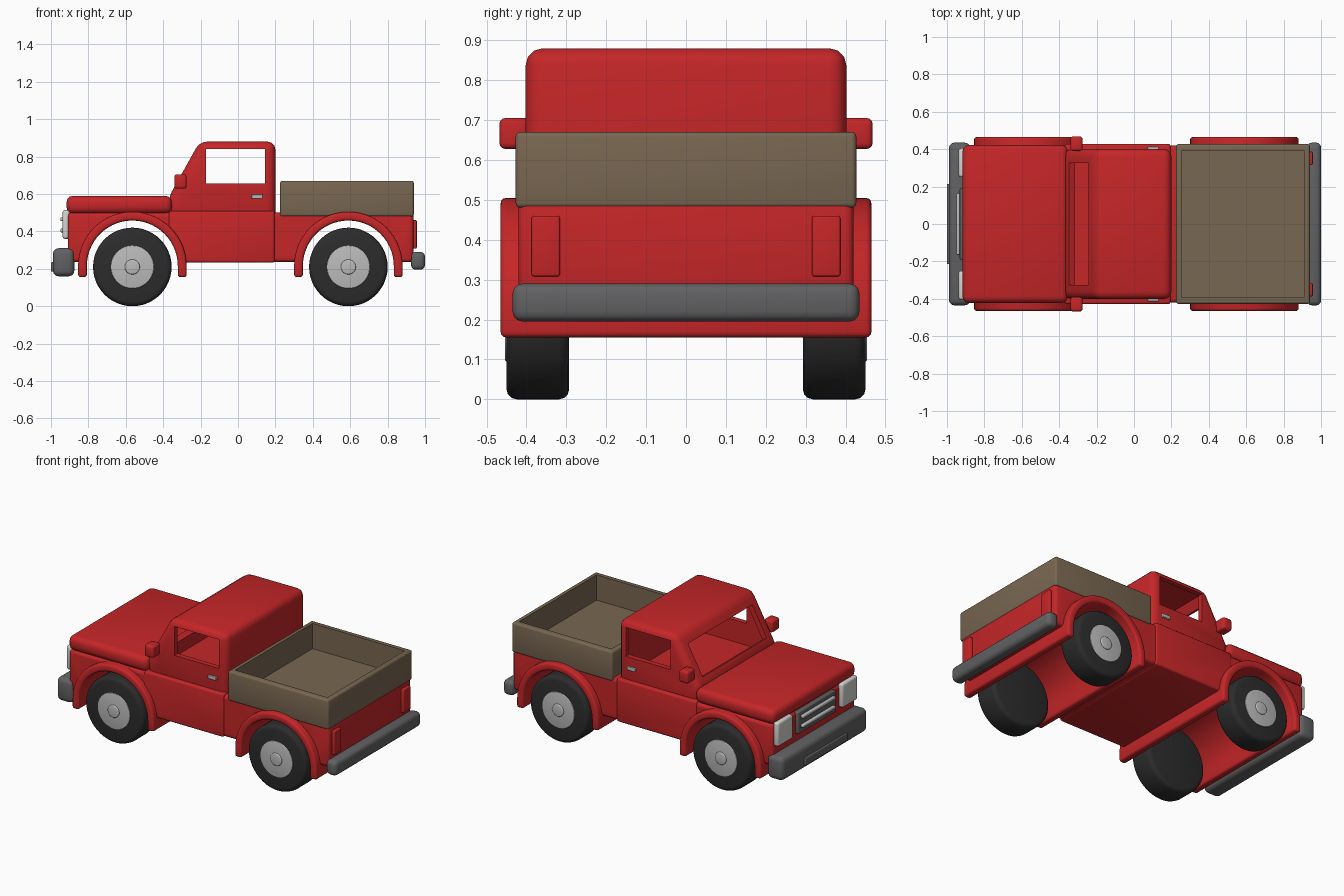
import bpy, bmesh
from math import sin, cos, pi, radians

cube = bpy.data.objects.get("Cube")
if cube:
    bpy.data.objects.remove(cube, do_unlink=True)


def material(name, r, g, b):
    m = bpy.data.materials.new(name)
    m.use_nodes = True
    m.diffuse_color = (r, g, b, 1)
    m.node_tree.nodes["Principled BSDF"].inputs["Base Color"].default_value = (r, g, b, 1)
    return m


RED = material("red paint", 0.56, 0.019, 0.021)
WOOD = material("brown wood", 0.19, 0.135, 0.083)
GREY = material("bumper grey", 0.12, 0.12, 0.125)
RUBBER = material("black rubber", 0.025, 0.025, 0.025)
METAL = material("light metal", 0.5, 0.5, 0.5)
LAMP = material("lamp white", 0.66, 0.66, 0.64)


def prism(name, pts, y0, y1, mat=None, bevel=0, cutters=(), segments=3):
    """Extrude an x-z outline along y, round its edges, then cut it."""
    bm = bmesh.new()
    face = bm.faces.new([bm.verts.new((x, y0, z)) for x, z in pts])
    side = bmesh.ops.extrude_face_region(bm, geom=[face])
    for v in side["geom"]:
        if isinstance(v, bmesh.types.BMVert):
            v.co.y = y1
    bmesh.ops.recalc_face_normals(bm, faces=bm.faces)
    mesh = bpy.data.meshes.new(name)
    bm.to_mesh(mesh)
    bm.free()
    ob = bpy.data.objects.new(name, mesh)
    bpy.context.collection.objects.link(ob)
    if mat is None:
        ob.hide_render = True
        return ob
    mesh.materials.append(mat)
    if bevel:
        mod = ob.modifiers.new("round", "BEVEL")
        mod.width, mod.segments, mod.limit_method = bevel, segments, "ANGLE"
        mod.angle_limit = radians(25)
    for c in cutters:
        mod = ob.modifiers.new("cut", "BOOLEAN")
        mod.object, mod.operation, mod.solver = c, "DIFFERENCE", "EXACT"
    bpy.ops.object.select_all(action="DESELECT")
    bpy.context.view_layer.objects.active = ob
    ob.select_set(True)
    for mod in list(ob.modifiers):
        bpy.ops.object.modifier_apply(modifier=mod.name)
    bpy.ops.object.shade_smooth_by_angle(angle=radians(38))
    return ob


def rect(x0, x1, z0, z1):
    return [(x0, z0), (x1, z0), (x1, z1), (x0, z1)]


def box(name, x0, x1, y0, y1, z0, z1, mat=None, bevel=0, cutters=()):
    return prism(name, rect(x0, x1, z0, z1), y0, y1, mat, bevel, cutters)


def arc(cx, cz, r, a0=0, a1=pi, n=28):
    return [(cx + r * cos(a0 + (a1 - a0) * i / n), cz + r * sin(a0 + (a1 - a0) * i / n))
            for i in range(n + 1)]


def disc(name, cx, r, y0, y1, mat, bevel):
    return prism(name, arc(cx, 0.21, r, 0, 2 * pi, 48)[:-1], y0, y1, mat, bevel)


AXLES = {"front": -0.565, "rear": 0.59}
FOOT, HUB_Z = 0.155, 0.215

# Wheel-well cutters
wells = [prism(n + "_well_cutter",
               [(x + 0.26, 0.1)] + arc(x, HUB_Z, 0.26) + [(x - 0.26, 0.1)], -0.6, 0.6)
         for n, x in AXLES.items()]

# Lower body
box("lower_body", -0.91, 0.938, -0.42, 0.42, 0.235, 0.50, RED, 0.02, wells)
box("door_section", -0.37, 0.195, -0.428, 0.428, 0.233, 0.51, RED, 0.012, wells)
box("hood", -0.917, -0.353, -0.422, 0.422, 0.495, 0.59, RED, 0.035)

# Cab: hollow shell with open side windows and windshield
cab_cutters = [
    prism("cab_inside_cutter", [(-0.33, 0.515), (-0.325, 0.59), (-0.183, 0.85),
                                (0.17, 0.85), (0.17, 0.515)], -0.37, 0.37),
    box("side_window_cutter", -0.17, 0.145, -0.6, 0.6, 0.655, 0.84),
    prism("windshield_cutter", [(-0.4, 0.655), (-0.29, 0.595), (-0.185, 0.78),
                                (-0.295, 0.84)], -0.325, 0.325),
]
prism("cab", [(-0.36, 0.44), (-0.375, 0.575), (-0.205, 0.88), (0.2, 0.88), (0.2, 0.44)],
      -0.402, 0.402, RED, 0.042, cab_cutters)

# Wooden cargo bed
bed_cutter = box("bed_cutter", 0.255, 0.91, -0.392, 0.392, 0.508, 0.9)
box("cargo_bed", 0.225, 0.94, -0.427, 0.427, 0.48, 0.67, WOOD, 0.012, [bed_cutter])

for c in wells + cab_cutters + [bed_cutter]:
    bpy.data.objects.remove(c, do_unlink=True)

# Arched fenders across the whole width, and the wheels
for n, x in AXLES.items():
    outline = ([(x + 0.29, FOOT)] + arc(x, HUB_Z, 0.29) + [(x - 0.29, FOOT), (x - 0.243, FOOT)]
               + arc(x, HUB_Z, 0.243, pi, 0) + [(x + 0.243, FOOT)])
    prism(n + "_fender", outline, -0.465, 0.465, RED, 0.014)
    for s, side in ((1, "left"), (-1, "right")):
        tag = f"{n}_{side}_"
        disc(tag + "tire", x, 0.21, s * 0.293, s * 0.45, RUBBER, 0.025)
        disc(tag + "rim", x, 0.115, s * 0.40, s * 0.454, METAL, 0.004)
        disc(tag + "hub_cap", x, 0.04, s * 0.44, s * 0.462, METAL, 0.006)

# Bumpers
box("front_bumper", -0.99, -0.875, -0.435, 0.435, 0.16, 0.31, GREY, 0.03)
box("front_bumper_plate", -1.0, -0.98, -0.215, 0.215, 0.185, 0.235, GREY, 0.005)
box("rear_bumper", 0.925, 1.0, -0.435, 0.435, 0.195, 0.29, GREY, 0.025)

# Grille
box("grille_panel", -0.932, -0.9, -0.19, 0.19, 0.36, 0.50, GREY, 0.006)
for i, z in enumerate((0.405, 0.465)):
    box(f"grille_bar_{i + 1}", -0.95, -0.92, -0.165, 0.165, z - 0.01, z + 0.01, METAL, 0.006)

# Paired details
for s, side in ((1, "left"), (-1, "right")):
    box(side + "_headlight", -0.938, -0.9, s * 0.25, s * 0.405, 0.36, 0.515, LAMP, 0.014)
    box(side + "_mirror", -0.34, -0.275, s * 0.39, s * 0.468, 0.628, 0.705, RED, 0.014)
    box(side + "_door_handle", 0.073, 0.132, s * 0.39, s * 0.414, 0.575, 0.597, METAL, 0.004)
    box(side + "_tail_light", 0.92, 0.956, s * 0.316, s * 0.387, 0.308, 0.46, RED, 0.006)
